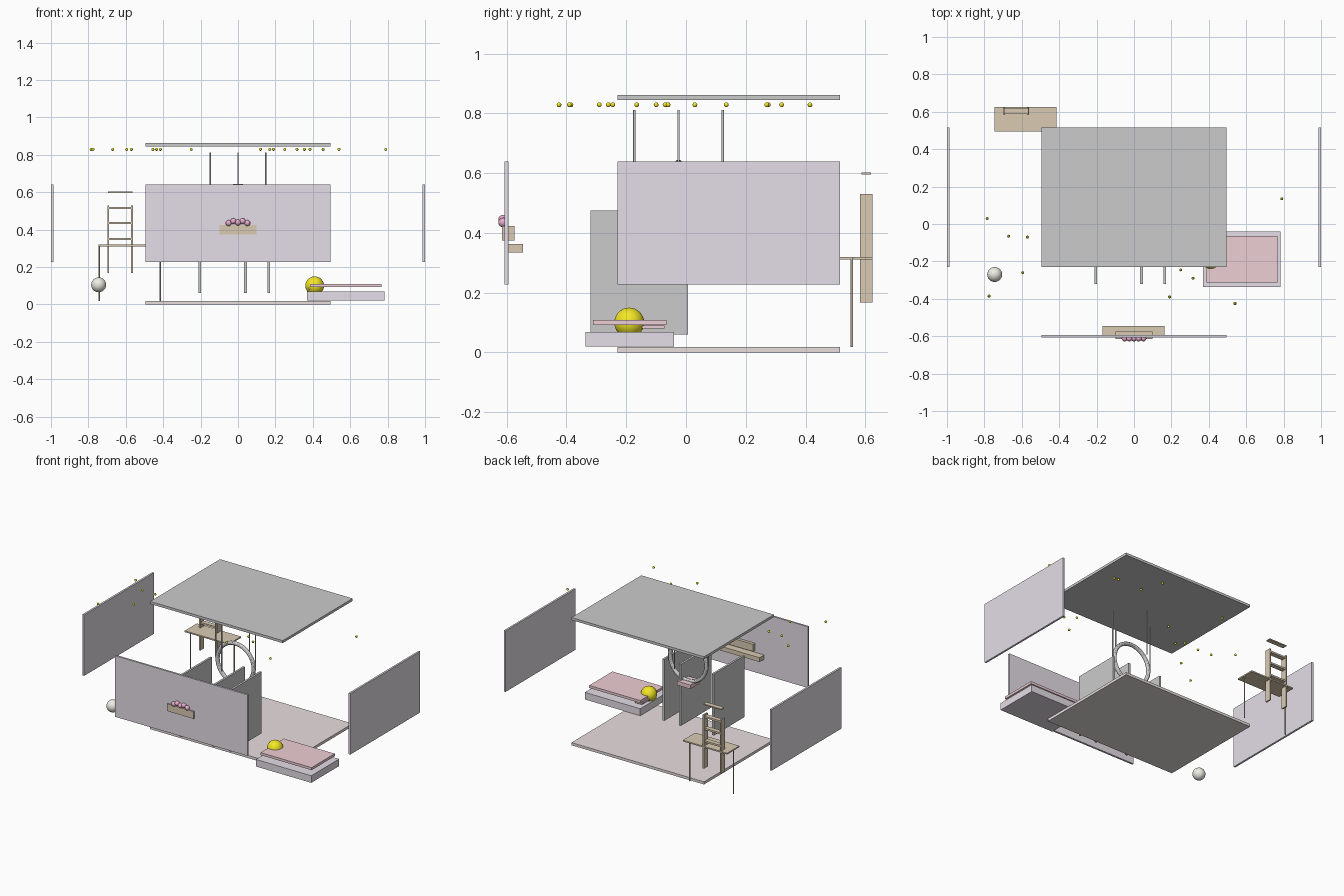
import bpy, math

if "Cube" in bpy.data.objects:
    bpy.data.objects.remove(bpy.data.objects["Cube"])

def material(name, r, g, b):
    m = bpy.data.materials.new(name)
    m.diffuse_color = (r, g, b, 1)
    m.use_nodes = True
    m.node_tree.nodes["Principled BSDF"].inputs["Base Color"].default_value = m.diffuse_color
    return m

LILAC = material("lilac", .78, .73, .80)
BLUSH = material("blush", .82, .74, .74)
PINK = material("pink", .85, .62, .66)
ROSE = material("rose", .80, .42, .62)
WOOD = material("wood", .70, .60, .45)
YELLOW = material("yellow", .90, .80, .02)
CREAM = material("cream", .85, .85, .78)

def finish(name, mat, smooth=False):
    o = bpy.context.object
    o.name = name
    if mat:
        o.data.materials.append(mat)
    if smooth:
        bpy.ops.object.shade_smooth_by_angle()
    return o

def box(name, x0, x1, y0, y1, z0, z1, mat=None):
    bpy.ops.mesh.primitive_cube_add(size=1, location=((x0+x1)/2, (y0+y1)/2, (z0+z1)/2))
    bpy.context.object.scale = (x1-x0, y1-y0, z1-z0)
    bpy.ops.object.transform_apply(location=False, rotation=False, scale=True)
    return finish(name, mat)

def ball(name, x, y, z, r, mat, seg=24):
    bpy.ops.mesh.primitive_uv_sphere_add(segments=seg, ring_count=seg//2, radius=r, location=(x, y, z))
    return finish(name, mat, True)

def rod(name, x, y, z0, z1, r, mat=None):
    bpy.ops.mesh.primitive_cylinder_add(vertices=12, radius=r, depth=z1-z0, location=(x, y, (z0+z1)/2))
    return finish(name, mat, True)

# Exploded room shell
box("floor", -.495, .495, -.23, .515, 0, .018, BLUSH)
box("roof", -.495, .495, -.23, .515, .845, .862)
box("left_wall", -1, -.987, -.23, .515, .228, .64, LILAC)
box("right_wall", .987, 1, -.23, .515, .228, .64, LILAC)
box("front_wall", -.495, .495, -.607, -.594, .228, .64, LILAC)

# Flower box and shelf on the front wall
box("flower_box", -.1, .1, -.615, -.574, .375, .424, WOOD)
box("wall_shelf", -.168, .163, -.597, -.545, .334, .363, WOOD)
for i, z in enumerate((.435, .445, .438, .445, .435)):
    ball("flower", -.05 + .025*i, -.612, z, .016, ROSE, 16)

# Partition panels
for x in (-.205, .04, .165):
    box("partition", x-.007, x+.007, -.32, .006, .06, .475)

# Bed with pillow and round lamp
box("bed_base", .37, .783, -.337, -.04, .02, .068, LILAC)
box("mattress", .387, .768, -.312, -.065, .092, .109, PINK)
box("pillow", .38, .43, -.23, -.072, .08, .09, PINK)
ball("bed_globe", .41, -.19, .1, .05, YELLOW, 32)

# Hanging hoop seat
bpy.ops.mesh.primitive_torus_add(major_segments=48, minor_segments=12, major_radius=.135,
                                 minor_radius=.013, location=(0, -.025, .497), rotation=(math.pi/2, 0, 0))
finish("hoop", None, True)
box("hoop_cushion", -.05, .05, -.075, .025, .338, .365, PINK)
for k in range(4):
    a = k*math.pi/2
    rod("hoop_rope", .148*math.cos(a), -.025 + .148*math.sin(a), .5, .812, .004)

# Desk with ladder-back frame
box("desk_top", -.745, -.415, .495, .625, .311, .32, WOOD)
for x in (-.743, -.417):
    rod("desk_leg", x, .555, .018, .316, .004, WOOD)
for x in (-.694, -.566):
    box("ladder_post", x-.005, x+.005, .583, .624, .168, .53, WOOD)
for z in (.35, .435, .515):
    box("ladder_rung", -.694, -.566, .588, .619, z-.006, z+.006, WOOD)
box("ladder_top", -.696, -.564, .588, .62, .596, .603, WOOD)

# Floor globe
ball("floor_globe", -.745, -.27, .105, .04, CREAM)

# Scattered fairy lights
LIGHTS = [(-.785, .03), (-.67, -.065), (-.57, -.07), (-.595, -.26), (-.775, -.385),
          (.19, -.39), (.25, -.245), (.315, -.29), (.54, -.425), (.79, .135),
          (.385, .27), (.355, .275), (.17, .27), (-.25, .03), (-.455, -.06),
          (-.435, .32), (-.415, -.1), (.12, .415), (.455, -.165)]
for x, y in LIGHTS:
    ball("fairy_light", x, y, .829, .008, YELLOW, 12)
